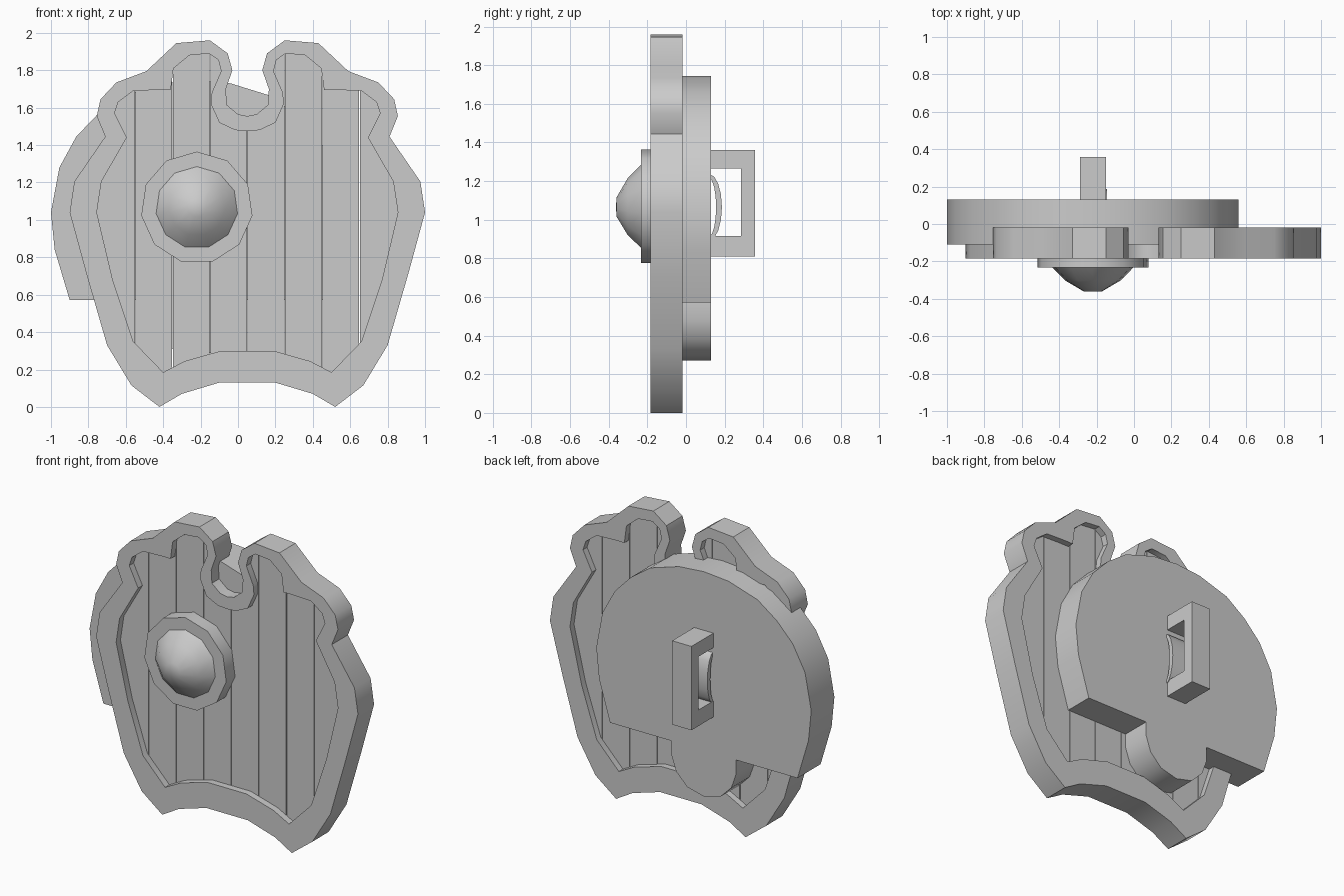
import bpy, bmesh, math

if "Cube" in bpy.data.objects:
    bpy.data.objects.remove(bpy.data.objects["Cube"])

CX, BX, BZ = 0.05, -0.22, 1.065   # shield axis, boss axis, boss height

grey = bpy.data.materials.new("plain grey")
grey.diffuse_color = (0.6, 0.6, 0.6, 1)
grey.use_nodes = True
grey.node_tree.nodes["Principled BSDF"].inputs["Base Color"].default_value = grey.diffuse_color


def finish(bm, name):
    bmesh.ops.recalc_face_normals(bm, faces=bm.faces[:])
    me = bpy.data.meshes.new(name)
    bm.to_mesh(me)
    bm.free()
    me.materials.append(grey)
    ob = bpy.data.objects.new(name, me)
    bpy.context.collection.objects.link(ob)
    bpy.ops.object.select_all(action='DESELECT')
    ob.select_set(True)
    bpy.context.view_layer.objects.active = ob
    bpy.ops.object.shade_smooth_by_angle(angle=math.radians(35))
    return ob


def slab(name, loops, a, b, axis='y', strip=None):
    """Fill 2D loops (holes allowed), optionally keep one x strip, extrude a..b."""
    def at(p, q, h):
        return (p, h, q) if axis == 'y' else (h, p, q)
    bm = bmesh.new()
    for loop in loops:
        vs = [bm.verts.new(at(p, q, a)) for p, q in loop]
        for i, v in enumerate(vs):
            bm.edges.new((vs[i - 1], v))
    bmesh.ops.triangle_fill(bm, edges=bm.edges[:], use_beauty=True)
    if strip:
        for x, n in ((strip[0], -1), (strip[1], 1)):
            bmesh.ops.bisect_plane(bm, geom=bm.verts[:] + bm.edges[:] + bm.faces[:],
                                   plane_co=(x, 0, 0), plane_no=(n, 0, 0), clear_outer=True)
    faces = bm.faces[:]
    border = [e for e in bm.edges if len(e.link_faces) == 1]
    shift = (0, b - a, 0) if axis == 'y' else (b - a, 0, 0)
    twin = {v: bm.verts.new([c + s for c, s in zip(v.co, shift)]) for v in bm.verts[:]}
    for f in faces:
        bm.faces.new([twin[v] for v in reversed(f.verts)])
    for e in border:
        v, w = e.verts
        bm.faces.new((v, w, twin[w], twin[v]))
    return finish(bm, name)


def mirrored(half, cx):
    """Half outline -> closed loop mirrored about cx."""
    right = [(cx + u, z) for u, z in half]
    left = [(cx - u, z) for u, z in reversed(half) if u > 1e-6]
    return right + left


def lathe(name, profile, n=11):
    """Turn (radius, y) rings around the boss axis, closed at both ends."""
    bm = bmesh.new()
    rings = []
    for r, y in profile:
        rings.append([bm.verts.new((BX + r * math.sin(2 * math.pi * i / n), y,
                                    BZ + r * math.cos(2 * math.pi * i / n))) for i in range(n)])
    for p, q in zip(rings, rings[1:]):
        for i in range(n):
            bm.faces.new((p[i - 1], p[i], q[i], q[i - 1]))
    bm.faces.new(rings[0])
    bm.faces.new(rings[-1])
    return finish(bm, name)


# Rim: notched outline with an inset hole
outer = mirrored([(0, 1.555), (.05, 1.565), (.11, 1.615), (.115, 1.70), (.08, 1.80),
                  (.105, 1.89), (.2, 1.96), (.38, 1.945), (.54, 1.795), (.70, 1.735),
                  (.785, 1.645), (.805, 1.555), (.76, 1.445), (.925, 1.205), (.95, 1.04),
                  (.86, .71), (.75, .33), (.62, .115), (.47, 0), (.35, .07), (.15, .13)], CX)
inner = mirrored([(0, 1.475), (.065, 1.48), (.15, 1.52), (.195, 1.62), (.19, 1.68),
                  (.14, 1.795), (.155, 1.855), (.205, 1.89), (.31, 1.88), (.395, 1.81),
                  (.41, 1.695), (.48, 1.695), (.61, 1.69), (.69, 1.63), (.71, 1.57),
                  (.645, 1.44), (.78, 1.205), (.805, 1.04), (.72, .68), (.61, .35),
                  (.45, .185), (.335, .245), (.14, .30)], CX)
slab("rim", [outer, inner], -0.185, -0.018)

# Planks: the inner outline sliced into strips with hairline gaps
cuts = [-1, -.6, -.4, -.2, 0, .2, .4, .6, 1]
for i, (l, r) in enumerate(zip(cuts, cuts[1:])):
    slab(f"plank_{i + 1}", [inner], -0.14, -0.06,
         strip=(CX + l + .002, CX + r - .002))

# Back plate: arched top, flat base with a rounded tongue
back = mirrored([(0, 1.745), (.18, 1.73), (.39, 1.665), (.53, 1.565), (.645, 1.445),
                 (.735, 1.28), (.78, 1.04), (.76, .84), (.68, .572), (.235, .572),
                 (.235, .48), (.2, .38), (.12, .30), (0, .27)], BX)
slab("back_plate", [back], -0.11, 0.13)

# Boss on the front
lathe("boss_flange", [(.3, -.12), (.3, -.232)])
lathe("boss_dome", [(.22, -.2), (.22, -.232), (.15, -.302), (.05, -.36), (.004, -.362)])

# Handle bracket on the back
slab("handle", [[(.12, .81), (.358, .81), (.358, 1.36), (.12, 1.36),
                 (.12, 1.265), (.285, 1.265), (.285, .915), (.12, .915)]],
     BX - .07, BX + .07, axis='x')

# Thin arched strap inside the handle
N = 8
arc = [math.pi * i / N for i in range(N + 1)]
strap = [(.12 + .066 * math.sin(t), BZ + .172 * math.cos(t)) for t in arc]
strap += [(.12 + .036 * math.sin(t), BZ + .15 * math.cos(t)) for t in reversed(arc)]
slab("strap", [strap], BX - .065, BX + .075, axis='x')
